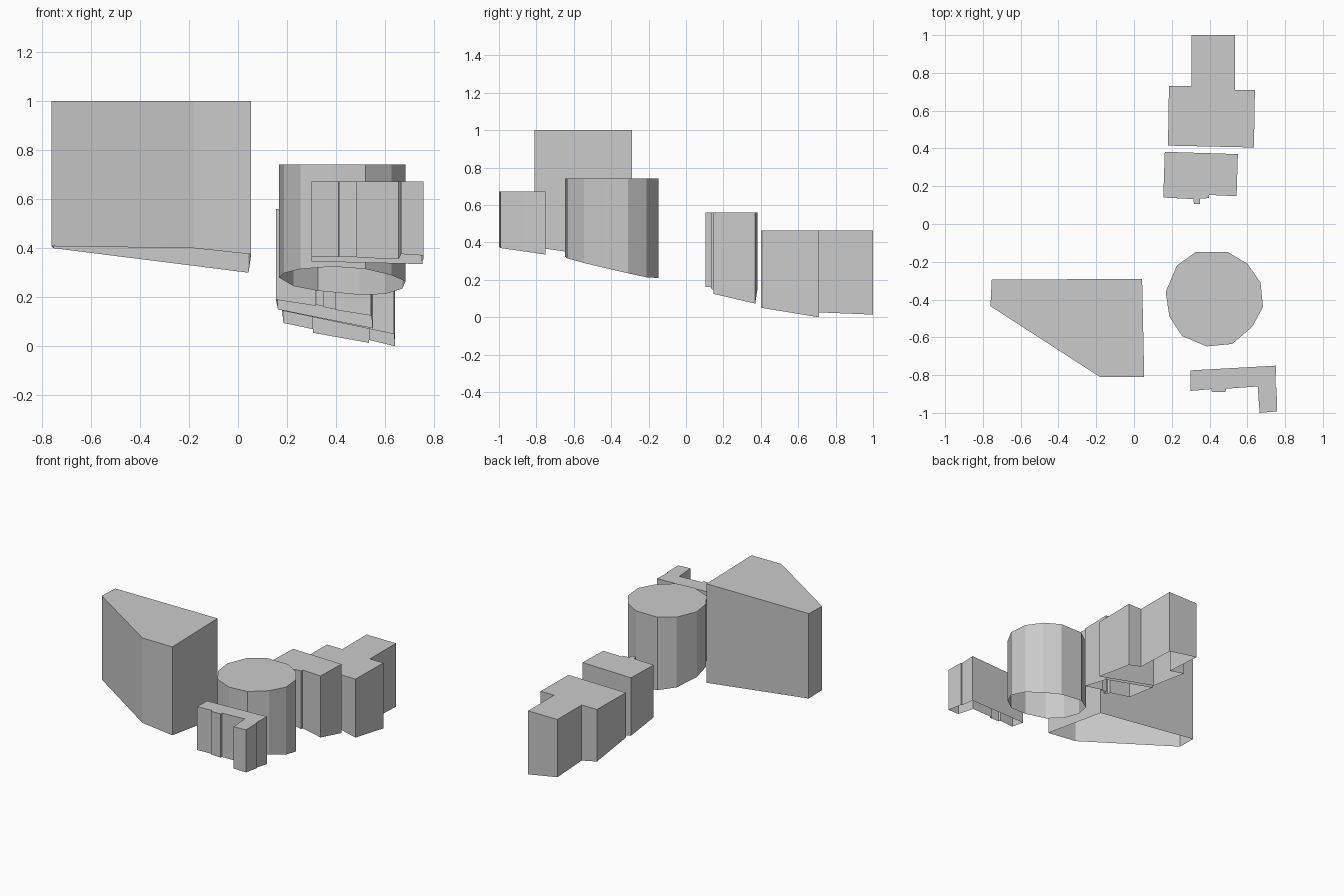
import bpy
import bmesh


def block(name, top, footprint):
    """Flat-roofed, open-bottomed block; footprint is counter-clockwise (x, y, ground z)."""
    bm = bmesh.new()
    low = [bm.verts.new(p) for p in footprint]
    high = [bm.verts.new((x, y, top)) for x, y, z in footprint]
    n = len(low)
    for i in range(n):
        j = (i + 1) % n
        bm.faces.new((low[i], low[j], high[j], high[i]))
    bm.faces.new(high)
    mesh = bpy.data.meshes.new(name)
    bm.to_mesh(mesh)
    bm.free()
    bpy.context.collection.objects.link(bpy.data.objects.new(name, mesh))


# Tall wedge-shaped building
block("wedge_building", 1.0, [
    (-0.76, -0.435, 0.408), (-0.18, -0.81, 0.40), (0.054, -0.81, 0.375),
    (0.043, -0.29, 0.30), (-0.753, -0.295, 0.40)])

# Twelve-sided tower
block("round_tower", 0.742, [
    (0.683, -0.44, 0.265), (0.625, -0.545, 0.29), (0.52, -0.635, 0.315),
    (0.385, -0.648, 0.325), (0.255, -0.593, 0.315), (0.187, -0.49, 0.298),
    (0.168, -0.36, 0.28), (0.227, -0.22, 0.245), (0.327, -0.148, 0.226),
    (0.495, -0.148, 0.21), (0.6, -0.21, 0.213), (0.67, -0.31, 0.235)][::-1])

# Stepped building with a narrower rear wing
block("stepped_building", 0.463, [
    (0.18, 0.415, 0.145), (0.635, 0.405, 0.05), (0.64, 0.71, 0.0),
    (0.535, 0.71, 0.026), (0.535, 1.0, 0.014), (0.305, 1.0, 0.055),
    (0.305, 0.73, 0.07), (0.185, 0.73, 0.095)])

# Small house with porch steps
block("porch_house", 0.56, [
    (0.155, 0.14, 0.19), (0.315, 0.132, 0.165), (0.317, 0.105, 0.17),
    (0.35, 0.105, 0.162), (0.35, 0.135, 0.16), (0.398, 0.137, 0.15),
    (0.398, 0.154, 0.148), (0.543, 0.147, 0.125), (0.55, 0.37, 0.073),
    (0.163, 0.382, 0.15)])

# L-shaped house with a shallow bay
block("l_shaped_house", 0.671, [
    (0.30, -0.884, 0.365), (0.41, -0.874, 0.363), (0.412, -0.89, 0.366),
    (0.486, -0.888, 0.363), (0.486, -0.872, 0.361), (0.655, -0.86, 0.356),
    (0.665, -1.0, 0.376), (0.757, -0.992, 0.37), (0.755, -0.865, 0.352),
    (0.748, -0.865, 0.352), (0.752, -0.75, 0.335), (0.30, -0.775, 0.346)])
